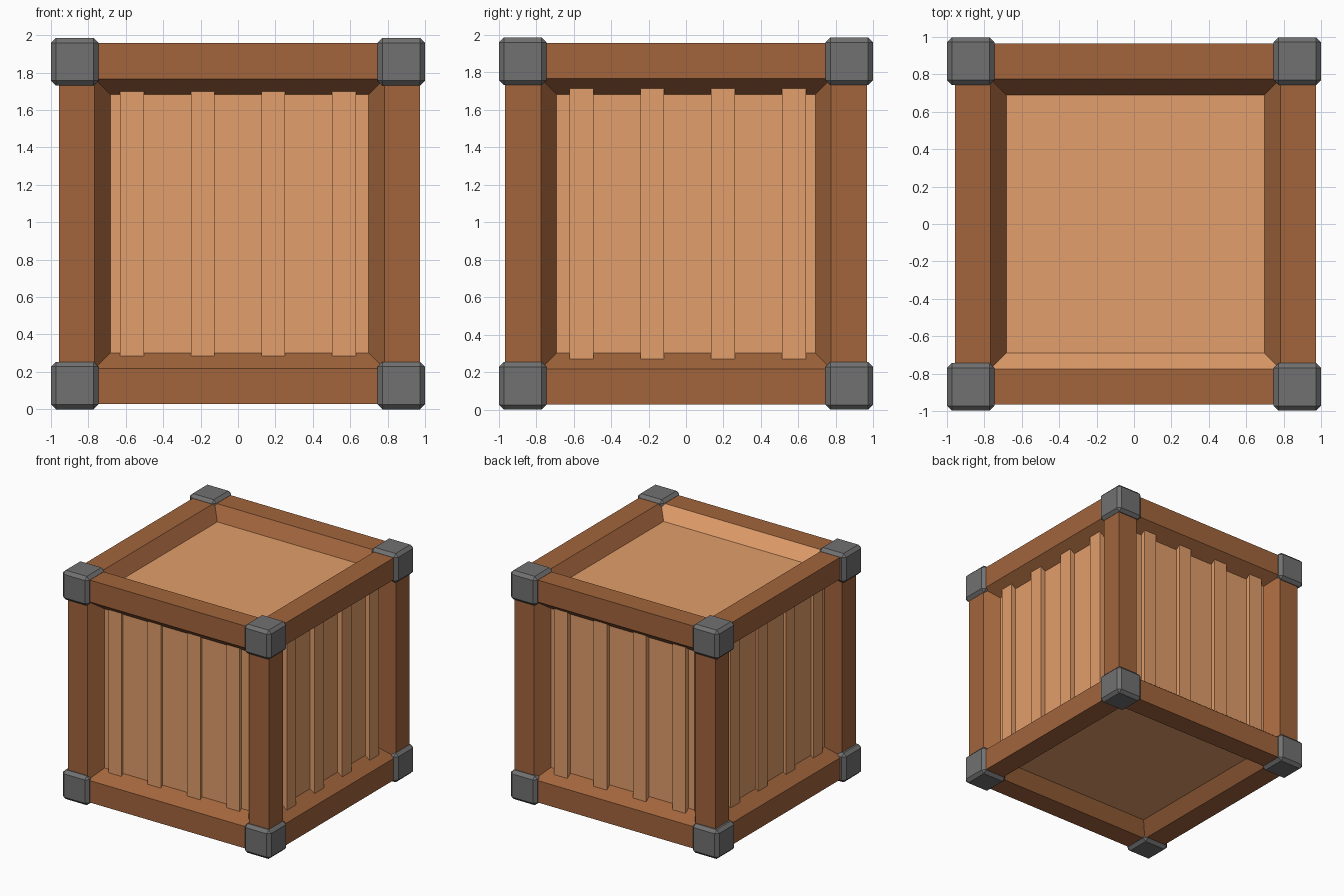
import bpy, bmesh, math
from mathutils import Matrix, Vector

cube = bpy.data.objects.get("Cube")
if cube:
    bpy.data.objects.remove(cube)


def material(name, rgb):
    m = bpy.data.materials.new(name)
    m.use_nodes = True
    color = (*rgb, 1)
    m.diffuse_color = color
    m.node_tree.nodes["Principled BSDF"].inputs["Base Color"].default_value = color
    return m


DARK_WOOD = material("dark_wood", (0.360, 0.130, 0.046))
LIGHT_WOOD = material("light_wood", (0.760, 0.342, 0.145))
IRON = material("grey_iron", (0.165, 0.165, 0.165))

CENTRE = Vector((0.008, 0, 0.992))
HALF = 0.965      # half size of the frame
RAIL = 0.19       # width of the flat rail
PANEL = 0.69      # half size of each recessed panel
DEPTH = 0.11      # panel recess


def finish(name, bm, *mats):
    me = bpy.data.meshes.new(name)
    bm.to_mesh(me)
    bm.free()
    for m in mats:
        me.materials.append(m)
    ob = bpy.data.objects.new(name, me)
    bpy.context.collection.objects.link(ob)
    return ob


def box(name, size, matrix, mat):
    bm = bmesh.new()
    bmesh.ops.create_cube(bm, size=1)
    bmesh.ops.scale(bm, vec=size, verts=bm.verts)
    bmesh.ops.transform(bm, matrix=matrix, verts=bm.verts)
    return finish(name, bm, mat)


def inset(bm, face, width):
    return bmesh.ops.inset_individual(bm, faces=[face], thickness=width,
                                      use_even_offset=True)["faces"]


# Crate body: a cube whose six sides are inset and sunk with sloping edges
bm = bmesh.new()
bmesh.ops.create_cube(bm, size=2 * HALF)
bm.normal_update()
for face in list(bm.faces):
    normal = face.normal.copy()
    inset(bm, face, RAIL)
    sloped = inset(bm, face, HALF - RAIL - PANEL)
    bmesh.ops.translate(bm, vec=-normal * DEPTH, verts=face.verts)
    face.material_index = 1
    # The front slope of the top recess is bare light wood
    if normal.z > 0.5:
        min(sloped, key=lambda f: f.calc_center_median().y).material_index = 1
bm.normal_update()
bmesh.ops.translate(bm, vec=CENTRE, verts=bm.verts)
finish("crate_body", bm, DARK_WOOD, LIGHT_WOOD)

# Raised slats on the four upright sides: quarter turns, thickness, sideways shift
sides = [("front", 0, 0.023, -0.008), ("right", 1, 0.042, 0.009),
         ("back", 2, 0.040, 0.0), ("left", 3, 0.023, 0.0)]
for side, turns, thick, shift in sides:
    turn = Matrix.Translation(CENTRE) @ Matrix.Rotation(turns * math.pi / 2, 4, "Z")
    for i in range(4):
        u = (i - 1.5) * 0.378 + shift
        place = turn @ Matrix.Translation((u, -(HALF - DEPTH) - thick / 2 + 0.01, 0))
        box(f"{side}_slat_{i + 1}", (0.127, thick + 0.02, 1.45), place, LIGHT_WOOD)

# Chamfered iron caps on the eight corners
for sx in (-1, 1):
    for sy in (-1, 1):
        for sz in (-1, 1):
            name = "_".join(("top" if sz > 0 else "bottom", "back" if sy > 0 else "front",
                             "left" if sx > 0 else "right", "cap"))
            place = Matrix.Translation((sx * 0.873, sy * 0.871, 0.9925 + sz * 0.8655))
            cap = box(name, (0.254, 0.254, 0.254), place, IRON)
            chamfer = cap.modifiers.new("chamfer", "BEVEL")
            chamfer.width = 0.026
            chamfer.segments = 1
